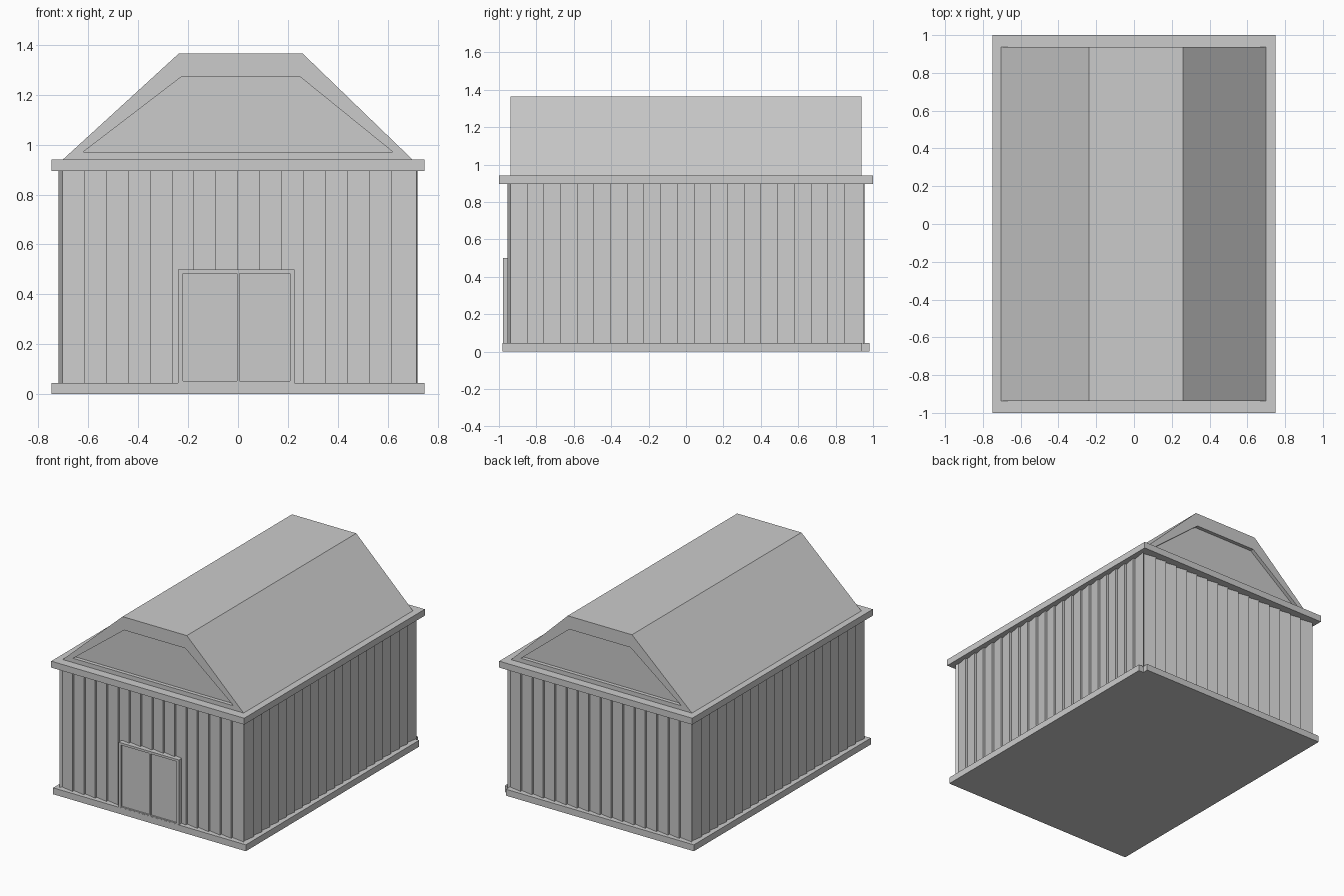
import bpy, bmesh
from mathutils import Vector

if "Cube" in bpy.data.objects:
    bpy.data.objects.remove(bpy.data.objects["Cube"])


def prism(name, pts, lo, hi, axis="z"):
    """Extrude a 2D outline along z (xy outline) or y (xz outline)."""
    bm = bmesh.new()
    place = (lambda p: (p[0], p[1], lo)) if axis == "z" else (lambda p: (p[0], lo, p[1]))
    face = bm.faces.new([bm.verts.new(place(p)) for p in pts])
    ext = bmesh.ops.extrude_face_region(bm, geom=[face])
    verts = [g for g in ext["geom"] if isinstance(g, bmesh.types.BMVert)]
    step = Vector((0, 0, hi - lo)) if axis == "z" else Vector((0, hi - lo, 0))
    bmesh.ops.translate(bm, verts=verts, vec=step)
    bmesh.ops.recalc_face_normals(bm, faces=bm.faces)
    mesh = bpy.data.meshes.new(name)
    bm.to_mesh(mesh)
    bm.free()
    ob = bpy.data.objects.new(name, mesh)
    bpy.context.collection.objects.link(ob)
    return ob


def rect(x0, x1, y0, y1):
    return [(x0, y0), (x1, y0), (x1, y1), (x0, y1)]


def inset_panel(ob, outline, y0, y1):
    cutter = prism(ob.name + "_cutter", outline, y0, y1, "y")
    cutter.hide_render = True
    cutter.hide_viewport = True
    mod = ob.modifiers.new("recess", "BOOLEAN")
    mod.operation = "DIFFERENCE"
    mod.solver = "EXACT"
    mod.object = cutter


# Foundation slab with a notched rear corner
prism("foundation", [(-0.747, -0.98), (0.747, -0.98), (0.747, 0.94),
                     (0.71, 0.94), (0.71, 0.98), (-0.747, 0.98)], 0, 0.045)

# Walls: overlapping vertical boards give a sawtooth outline
HX, HY, DEPTH = 0.703, 0.938, 0.016


def board_edge(start, end, outward, count):
    a, b, n = Vector(start), Vector(end), Vector(outward)
    pts = []
    for i in range(count):
        pts.append(a.lerp(b, i / count))
        tip = a.lerp(b, (i + 1) / count) + n * DEPTH
        if i == count - 1:
            tip += (b - a).normalized() * DEPTH * 0.8
        pts.append(tip)
    return pts


outline = board_edge((-HX, -HY), (HX, -HY), (0, -1), 16)
outline += board_edge((HX, -HY), (HX, HY), (1, 0), 21)
outline += board_edge((HX, HY), (-HX, HY), (0, 1), 16)
outline += board_edge((-HX, HY), (-HX, -HY), (-1, 0), 21)
prism("board_walls", outline, 0.04, 0.90)

# Eaves slab
prism("eaves", rect(-0.748, 0.748, -1, 1), 0.895, 0.94)

# Roof with a recessed panel in each gable
roof = prism("roof", [(-0.705, 0.938), (0.702, 0.938), (0.26, 1.365), (-0.238, 1.365)],
             -0.938, 0.938, "y")
gable = [(-0.622, 0.97), (0.622, 0.97), (0.248, 1.273), (-0.226, 1.273)]
for side, (y0, y1) in {"front": (-1.0, -0.912), "back": (0.912, 1.0)}.items():
    inset_panel(roof, gable, y0, y1)

# Double door: frame with two shallow leaves
door = prism("door_frame", rect(-0.24, 0.227, 0.04, 0.5), -0.979, -0.93, "y")
for x0, x1 in ((-0.221, -0.004), (0.007, 0.208)):
    inset_panel(door, rect(x0, x1, 0.052, 0.484), -1.0, -0.968)
